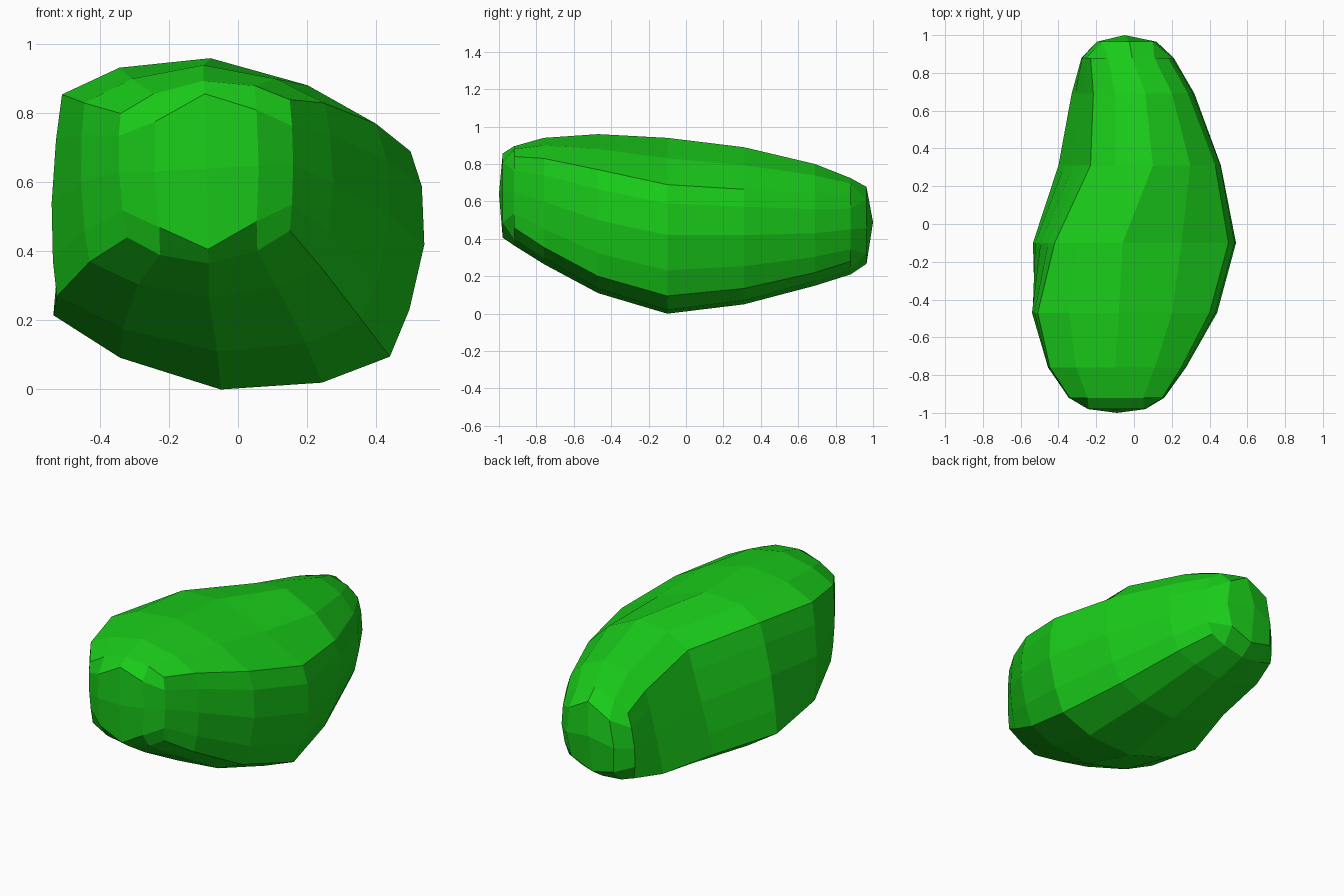
import bpy, bmesh
from mathutils import Vector

if "Cube" in bpy.data.objects:
    bpy.data.objects.remove(bpy.data.objects["Cube"])

# Cross-sections along y: (x, z) of bottom-left corner, left, top-left corner,
# top, top-right corner, right, bottom-right corner, bottom
SECTIONS = [
    (-.92, [(-.32, .44), (-.345, .63), (-.34, .80), (-.10, .895), (.15, .84), (.16, .65), (.15, .46), (-.085, .365)]),
    (-.76, [(-.43, .37), (-.455, .60), (-.445, .83), (-.10, .94), (.25, .83), (.275, .60), (.24, .355), (-.085, .265)]),
    (-.47, [(-.525, .27), (-.54, .54), (-.51, .855), (-.08, .96), (.40, .77), (.44, .50), (.36, .20), (-.06, .11)]),
    (-.10, [(-.535, .215), (-.495, .55), (-.42, .85), (-.06, .94), (.50, .69), (.54, .42), (.44, .095), (-.05, .0)]),
    (.31, [(-.40, .21), (-.32, .50), (-.23, .79), (.10, .89), (.43, .665), (.46, .42), (.36, .135), (-.03, .05)]),
    (.69, [(-.33, .22), (-.28, .45), (-.215, .69), (.06, .80), (.285, .645), (.32, .43), (.25, .22), (-.05, .15)]),
    (.88, [(-.27, .25), (-.275, .43), (-.23, .63), (-.01, .725), (.18, .64), (.21, .45), (.16, .28), (-.06, .21)]),
]


def full_ring(bm, y, pts):
    """Expand 8 guide points to 16, curving each side through its midpoint."""
    p = [Vector((x, y, z)) for x, z in pts]
    ring = []
    for k in range(0, 8, 2):
        a, m, b = p[k], p[k + 1], p[(k + 2) % 8]
        ring += [a, .48 * a + .64 * m - .12 * b, m, -.12 * a + .64 * m + .48 * b]
    return [bm.verts.new(v) for v in ring]


def cap(bm, ring, centre, y, sx, sz):
    """Close an end with a rounded 4 x 4 grid of quads."""
    c = Vector(centre)
    inner = [bm.verts.new((c.x + (v.co.x - c.x) * sx, y, c.z + (v.co.z - c.z) * sz))
             for v in ring[::2]]
    mid = bm.verts.new(c)
    for k in range(0, 8, 2):
        r = 2 * k
        n = (k + 2) % 8
        bm.faces.new((ring[r - 1], ring[r], ring[r + 1], inner[k]))
        bm.faces.new((ring[r + 1], ring[r + 2], inner[k + 1], inner[k]))
        bm.faces.new((ring[r + 2], ring[r + 3], inner[n], inner[k + 1]))
        bm.faces.new((inner[k - 1], inner[k], inner[k + 1], mid))


# Faceted body
bm = bmesh.new()
rings = [full_ring(bm, y, pts) for y, pts in SECTIONS]
for a, b in zip(rings, rings[1:]):
    for i in range(16):
        j = (i + 1) % 16
        bm.faces.new((a[i], a[j], b[j], b[i]))

# Rounded ends
cap(bm, rings[0], (-.09, -1, .64), -.98, .6, .85)
cap(bm, rings[-1], (-.05, 1, .49), .965, .65, .8)
bmesh.ops.recalc_face_normals(bm, faces=bm.faces)

mesh = bpy.data.meshes.new("faceted_stone")
bm.to_mesh(mesh)
bm.free()
stone = bpy.data.objects.new("faceted_stone", mesh)
bpy.context.collection.objects.link(stone)

# Green surface
green = bpy.data.materials.new("green")
green.diffuse_color = (.01, .6, .01, 1)
green.use_nodes = True
green.node_tree.nodes["Principled BSDF"].inputs["Base Color"].default_value = green.diffuse_color
mesh.materials.append(green)
